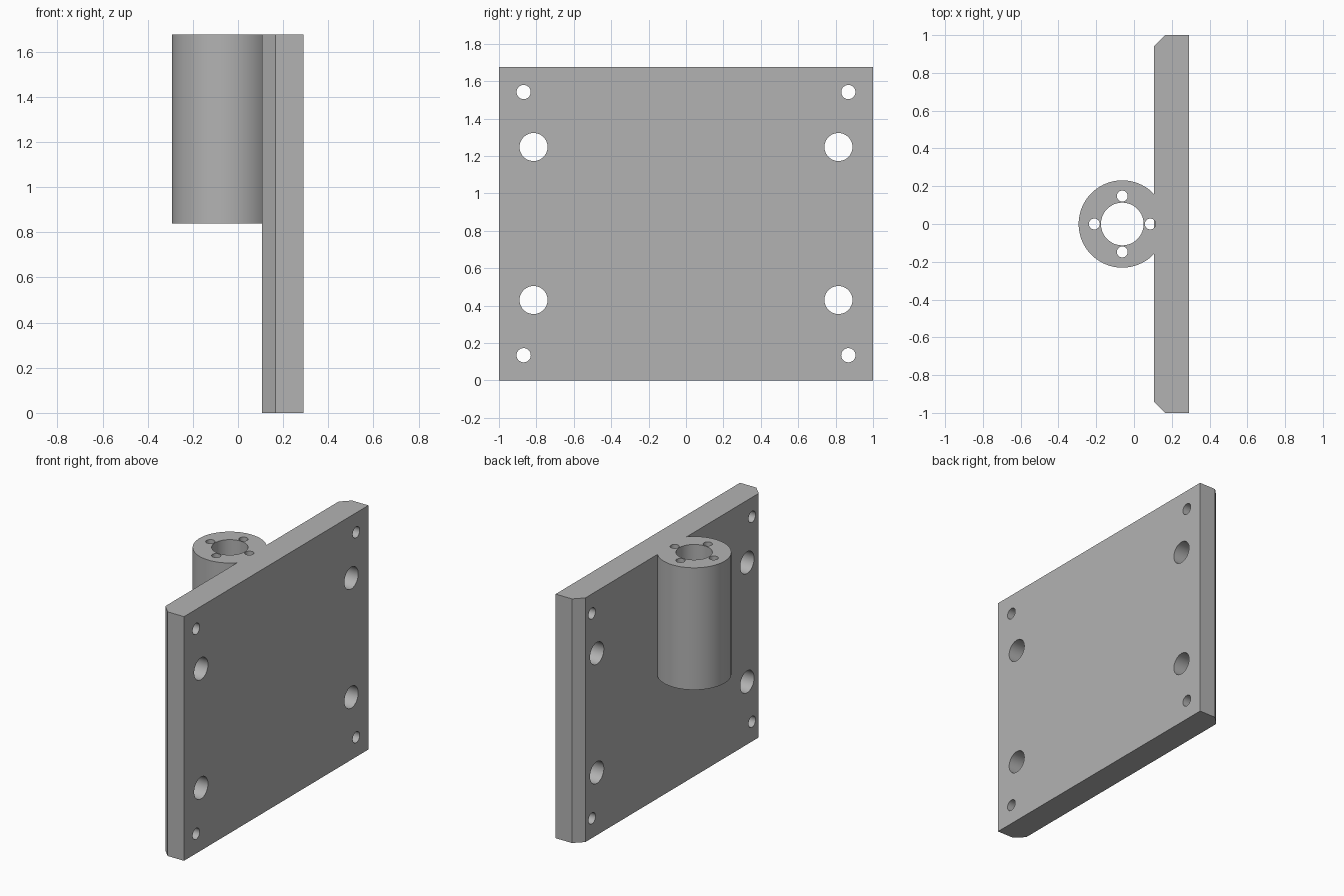
import bpy
import bmesh
import math
from mathutils import Matrix, Vector

if "Cube" in bpy.data.objects:
    bpy.data.objects.remove(bpy.data.objects["Cube"], do_unlink=True)

HEIGHT = 1.676
BARREL_X, BARREL_BASE = -0.062, 0.838

grey = bpy.data.materials.new("plain grey")
grey.use_nodes = True
colour = (0.45, 0.45, 0.45, 1)
grey.diffuse_color = colour
grey.node_tree.nodes["Principled BSDF"].inputs["Base Color"].default_value = colour


def make_object(name, bm):
    bmesh.ops.recalc_face_normals(bm, faces=bm.faces)
    mesh = bpy.data.meshes.new(name)
    bm.to_mesh(mesh)
    bm.free()
    mesh.materials.append(grey)
    obj = bpy.data.objects.new(name, mesh)
    bpy.context.collection.objects.link(obj)
    return obj


def add_rod(bm, start, end, radius, sides=48):
    """Capped cylinder between two points."""
    start, end = Vector(start), Vector(end)
    axis = end - start
    turn = axis.to_track_quat("Z", "Y").to_matrix().to_4x4()
    bmesh.ops.create_cone(
        bm, cap_ends=True, segments=sides, radius1=radius, radius2=radius,
        depth=axis.length, matrix=Matrix.Translation((start + end) / 2) @ turn)


def combine(target, tool, operation):
    mod = target.modifiers.new(operation.lower(), "BOOLEAN")
    mod.operation = operation
    mod.solver = "EXACT"
    mod.object = tool
    bpy.context.view_layer.objects.active = target
    bpy.ops.object.modifier_apply(modifier=mod.name)
    bpy.data.objects.remove(tool, do_unlink=True)


# Upright plate with two bevelled vertical edges
bm = bmesh.new()
outline = [(0.106, -0.94), (0.166, -1), (0.29, -1), (0.29, 1), (0.166, 1), (0.106, 0.94)]
base = bm.faces.new([bm.verts.new((x, y, 0)) for x, y in outline])
top = bmesh.ops.extrude_face_region(bm, geom=[base])["geom"]
bmesh.ops.translate(bm, vec=(0, 0, HEIGHT),
                    verts=[v for v in top if isinstance(v, bmesh.types.BMVert)])
plate = make_object("mounting_plate", bm)

# Barrel fused to the plate
bm = bmesh.new()
add_rod(bm, (BARREL_X, 0, BARREL_BASE), (BARREL_X, 0, HEIGHT), 0.231, 96)
combine(plate, make_object("barrel", bm), "UNION")

# Plate holes, central bore and the ring of small holes
bm = bmesh.new()
for side in (-1, 1):
    for y, z, radius in ((0.815, 0.43, 0.075), (0.815, 1.248, 0.075),
                         (0.868, 0.135, 0.038), (0.868, 1.542, 0.038)):
        add_rod(bm, (0, side * y, z), (0.4, side * y, z), radius)
low, high = BARREL_BASE - 0.003, HEIGHT + 0.1
add_rod(bm, (BARREL_X, 0, low), (BARREL_X, 0, high), 0.113, 64)
for i in range(4):
    angle = i * math.pi / 2
    x, y = BARREL_X + 0.148 * math.cos(angle), 0.148 * math.sin(angle)
    add_rod(bm, (x, y, low), (x, y, high), 0.029, 32)
combine(plate, make_object("hole_cutters", bm), "DIFFERENCE")

# Smooth round walls, sharp edges kept
bpy.ops.object.select_all(action="DESELECT")
plate.select_set(True)
bpy.context.view_layer.objects.active = plate
bpy.ops.object.shade_smooth_by_angle(angle=math.radians(30))
plate.name = "plate_with_barrel"
